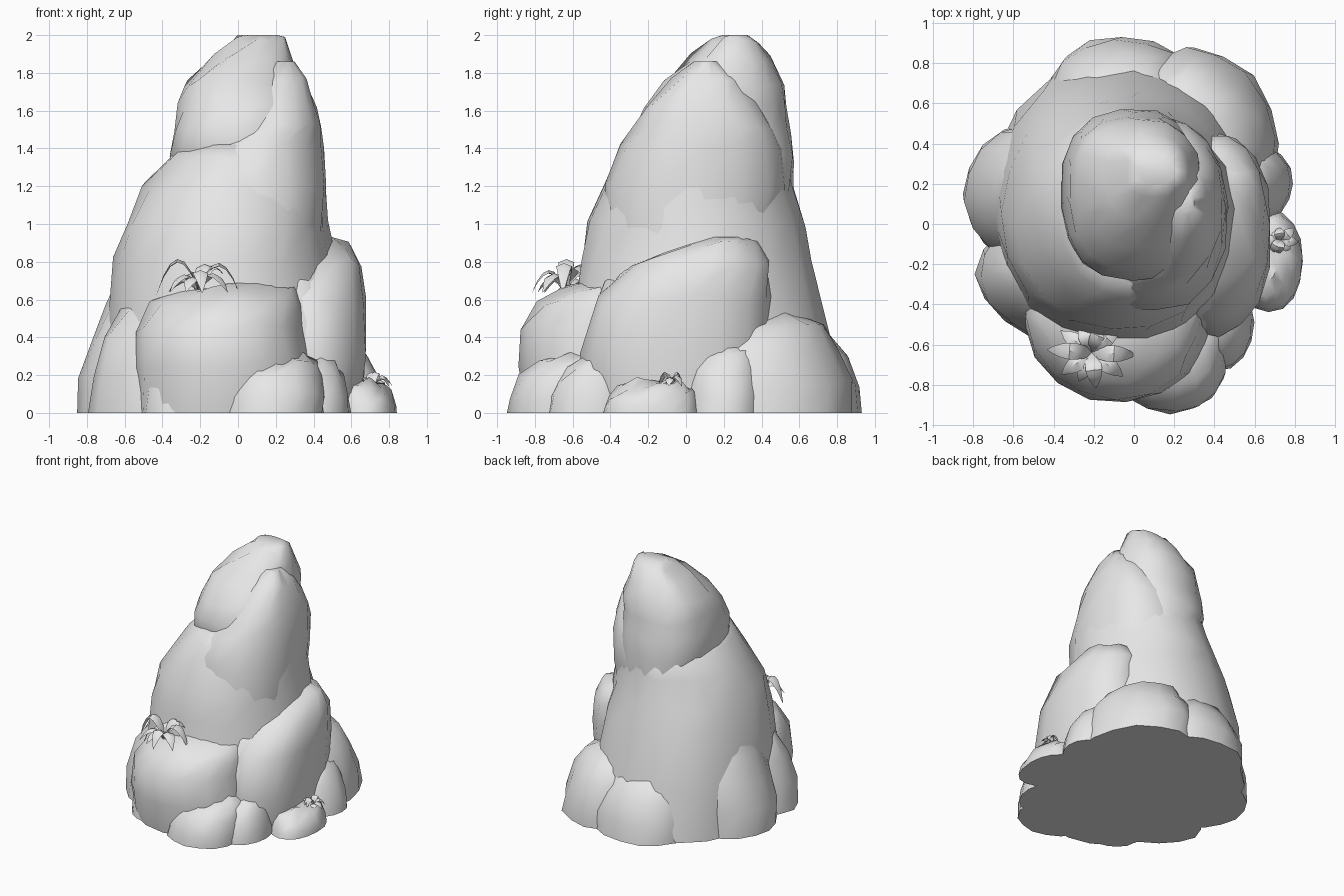
import bpy, bmesh, math, random
from mathutils import Vector, noise

if "Cube" in bpy.data.objects:
    bpy.data.objects.remove(bpy.data.objects["Cube"])

random.seed(7)
stone = bpy.data.materials.new("pale_grey")
stone.diffuse_color = (0.8, 0.8, 0.8, 1)
stone.use_nodes = True
stone.node_tree.nodes["Principled BSDF"].inputs["Base Color"].default_value = stone.diffuse_color


def finish(name, bm, angle):
    bmesh.ops.recalc_face_normals(bm, faces=bm.faces)
    me = bpy.data.meshes.new(name)
    bm.to_mesh(me)
    bm.free()
    ob = bpy.data.objects.new(name, me)
    bpy.context.collection.objects.link(ob)
    me.materials.append(stone)
    bpy.ops.object.select_all(action='DESELECT')
    ob.select_set(True)
    bpy.context.view_layer.objects.active = ob
    bpy.ops.object.shade_smooth_by_angle(angle=math.radians(angle))
    return ob


def rock(name, rings, sides=16, power=2.3, rough=0.03):
    """Loft rounded rings (z, x0, x1, y0, y1) into a lumpy stone."""
    bm = bmesh.new()
    loops = []
    top = rings[-1][0]
    for i, (z, x0, x1, y0, y1) in enumerate(rings):
        cx, cy = (x0 + x1) / 2, (y0 + y1) / 2
        loop = []
        for k in range(sides):
            a = math.tau * (k + 0.25 * (i % 2)) / sides
            c, s = math.cos(a), math.sin(a)
            px = math.copysign(abs(c) ** (2 / power), c) * (x1 - x0) / 2
            py = math.copysign(abs(s) ** (2 / power), s) * (y1 - y0) / 2
            n = noise.noise(Vector((cx + px, cy + py, z)) * 3.5)
            f = 1 + rough * (1.6 * n + random.uniform(-0.6, 0.6))
            dz = random.uniform(-0.025, 0.025) if 0 < z < top else 0
            loop.append(bm.verts.new((cx + px * f, cy + py * f, z + dz)))
        loops.append(loop)
    for a, b in zip(loops, loops[1:]):
        for k in range(sides):
            j = (k + 1) % sides
            bm.faces.new((a[k], a[j], b[j], b[k]))
    bm.faces.new(loops[0])
    bm.faces.new(loops[-1])
    return finish(name, bm, 50)


def boulder(name, x0, x1, y0, y1, h, lx, ly, power):
    """Blocky boulder whose top leans by (lx, ly)."""
    rings = []
    for t, s in ((0, 1), (.3, .98), (.6, .9), (.85, .75), (.97, .5), (1, .25)):
        cx, cy = (x0 + x1) / 2 + lx * t * t, (y0 + y1) / 2 + ly * t * t
        rx, ry = (x1 - x0) / 2 * s, (y1 - y0) / 2 * s
        rings.append((h * t, cx - rx, cx + rx, cy - ry, cy + ry))
    return rock(name, rings, 16, power, 0.03)


# Main stacked column
rock("lower_column", [
    (0, -.74, .62, -.7, .84), (.4, -.70, .58, -.62, .77), (.8, -.66, .52, -.56, .67),
    (1.0, -.60, .475, -.53, .62), (1.2, -.51, .46, -.45, .575),
    (1.34, -.40, .43, -.38, .54), (1.42, -.3, .38, -.3, .45)], 18, 2.05)
rock("shoulder", [
    (.75, -.3, .45, -.42, .45), (1.2, -.36, .465, -.44, .54), (1.4, -.26, .455, -.34, .52),
    (1.52, -.08, .445, -.27, .47), (1.64, .0, .425, -.2, .38),
    (1.76, .06, .37, -.08, .3), (1.86, .2, .3, .04, .17)])
rock("peak", [
    (1.1, -.28, .3, -.15, .57), (1.35, -.37, .34, -.28, .57), (1.5, -.345, .34, -.28, .56),
    (1.62, -.32, .34, -.23, .545), (1.74, -.29, .33, -.11, .52), (1.88, -.15, .28, .02, .45),
    (1.97, -.04, .25, .13, .39), (2.0, .0, .21, .19, .33)], 16, 2.4)

# Large boulders leaning on the column
rock("right_boulder", [
    (0, .1, .66, -.5, .4), (.3, .1, .68, -.55, .43), (.6, .1, .685, -.47, .46),
    (.8, .1, .65, -.3, .45), (.9, .15, .58, -.02, .38), (.93, .25, .5, .1, .3)], 16, 2.15)
rock("front_boulder", [
    (0, -.54, .38, -.84, -.05), (.25, -.55, .38, -.885, -.05), (.45, -.54, .36, -.87, -.05),
    (.57, -.46, .34, -.79, -.1), (.65, -.32, .3, -.68, -.15), (.69, -.15, .2, -.55, -.25)], 16, 2)
rock("left_boulder", [
    (0, -.85, -.2, -.2, .5), (.2, -.835, -.2, -.21, .5), (.4, -.765, -.2, -.2, .48),
    (.58, -.70, -.2, -.14, .43), (.68, -.65, -.3, -.05, .36)], 16, 1.95)

# Smaller boulders around the foot
for spec in (
        ("left_front_boulder", -.79, .08, -.6, .1, .66, .1, .07, 1.85),
        ("back_boulder", -.44, .32, .2, .935, .5, .02, -.12, 2.2),
        ("back_left_boulder", -.64, .1, 0, .73, .42, .08, -.08, 1.95),
        ("back_right_boulder", -.12, .72, -.08, .88, .53, -.05, -.05, 1.85),
        ("right_back_stone", .4, .79, 0, .4, .37, -.08, .02, 2),
        ("right_foot_stone", .5, .84, -.44, .07, .17, -.04, .02, 2.2),
        ("front_foot_stone", -.1, .46, -.945, -.35, .31, .04, .1, 2.2),
        ("front_right_stone", .2, .6, -.73, -.25, .3, -.04, .05, 2.1),
        ("front_left_stone", -.5, -.1, -.77, -.4, .36, .03, .06, 2.1),
        ("front_right_ledge", .08, .54, -.58, -.05, .8, 0, .12, 2.2)):
    boulder(*spec)


def plant(name, centre, length, count, width):
    """Rosette of folded, arching, pointed leaves."""
    bm = bmesh.new()
    for i in range(count):
        a = math.tau * i / count + random.uniform(-.2, .2)
        out, side = Vector((math.cos(a), math.sin(a), 0)), Vector((-math.sin(a), math.cos(a), 0))
        reach = length * random.uniform(.75, 1.05) * (1 - .35 * abs(math.sin(a)))
        lift = length * random.uniform(.4, 1.25)
        rows = []
        for k in range(7):
            t = k / 6
            p = Vector(centre) + out * reach * t + Vector((0, 0, lift * (2.0 * t - 2.1 * t * t)))
            w = width * (math.sin(math.pi * (.1 + .9 * t)) ** .8 if k < 6 else .03)
            drop = Vector((0, 0, -.4 * w))
            rows.append([bm.verts.new(q) for q in (p - side * w + drop, p, p + side * w + drop)])
        for r, q in zip(rows, rows[1:]):
            for j in (0, 1):
                bm.faces.new((r[j], r[j + 1], q[j + 1], q[j]))
    finish(name, bm, 40)


# Plants growing from the ledges
plant("front_plant", (-.21, -.64, .655), .27, 10, .042)
plant("foot_plant", (.73, -.08, .15), .12, 8, .026)
